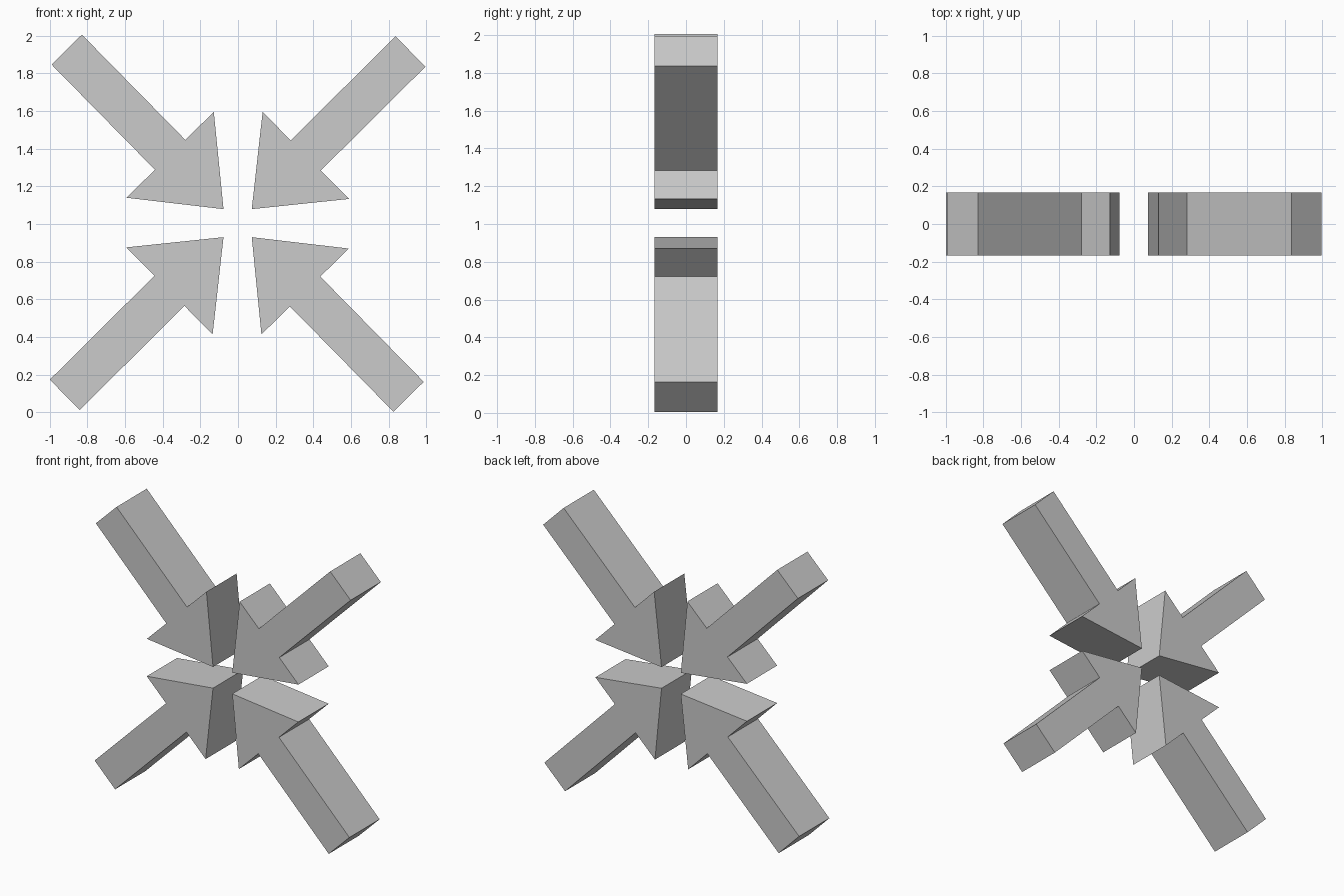
import bpy, bmesh
from math import radians, sin, cos

if "Cube" in bpy.data.objects:
    bpy.data.objects.remove(bpy.data.objects["Cube"])

HALF_DEPTH = 0.168
# Arrow outline: (distance back from the tip, sideways offset)
ARROW = [(0, 0), (0.404, 0.325), (0.404, 0.113), (1.187, 0.113),
         (1.187, -0.113), (0.404, -0.113), (0.404, -0.325)]


def make_arrow(name, tip_x, tip_z, degrees):
    """Extruded arrow whose shaft runs from the tip at the given angle in XZ."""
    c, s = cos(radians(degrees)), sin(radians(degrees))
    bm = bmesh.new()
    face = bm.faces.new([
        bm.verts.new((tip_x + u * c - v * s, -HALF_DEPTH, tip_z + u * s + v * c))
        for u, v in ARROW])
    extruded = bmesh.ops.extrude_face_region(bm, geom=[face], use_keep_orig=True)
    moved = [g for g in extruded["geom"] if isinstance(g, bmesh.types.BMVert)]
    bmesh.ops.translate(bm, verts=moved, vec=(0, 2 * HALF_DEPTH, 0))
    bmesh.ops.recalc_face_normals(bm, faces=bm.faces)
    mesh = bpy.data.meshes.new(name)
    bm.to_mesh(mesh)
    bm.free()
    obj = bpy.data.objects.new(name, mesh)
    bpy.context.collection.objects.link(obj)
    return obj


# Four arrows pointing inwards to the centre
make_arrow("arrow_top_right", 0.073, 1.079, 44.8)
make_arrow("arrow_top_left", -0.077, 1.079, 134.5)
make_arrow("arrow_bottom_left", -0.077, 0.930, 224.8)
make_arrow("arrow_bottom_right", 0.073, 0.930, 314.5)
